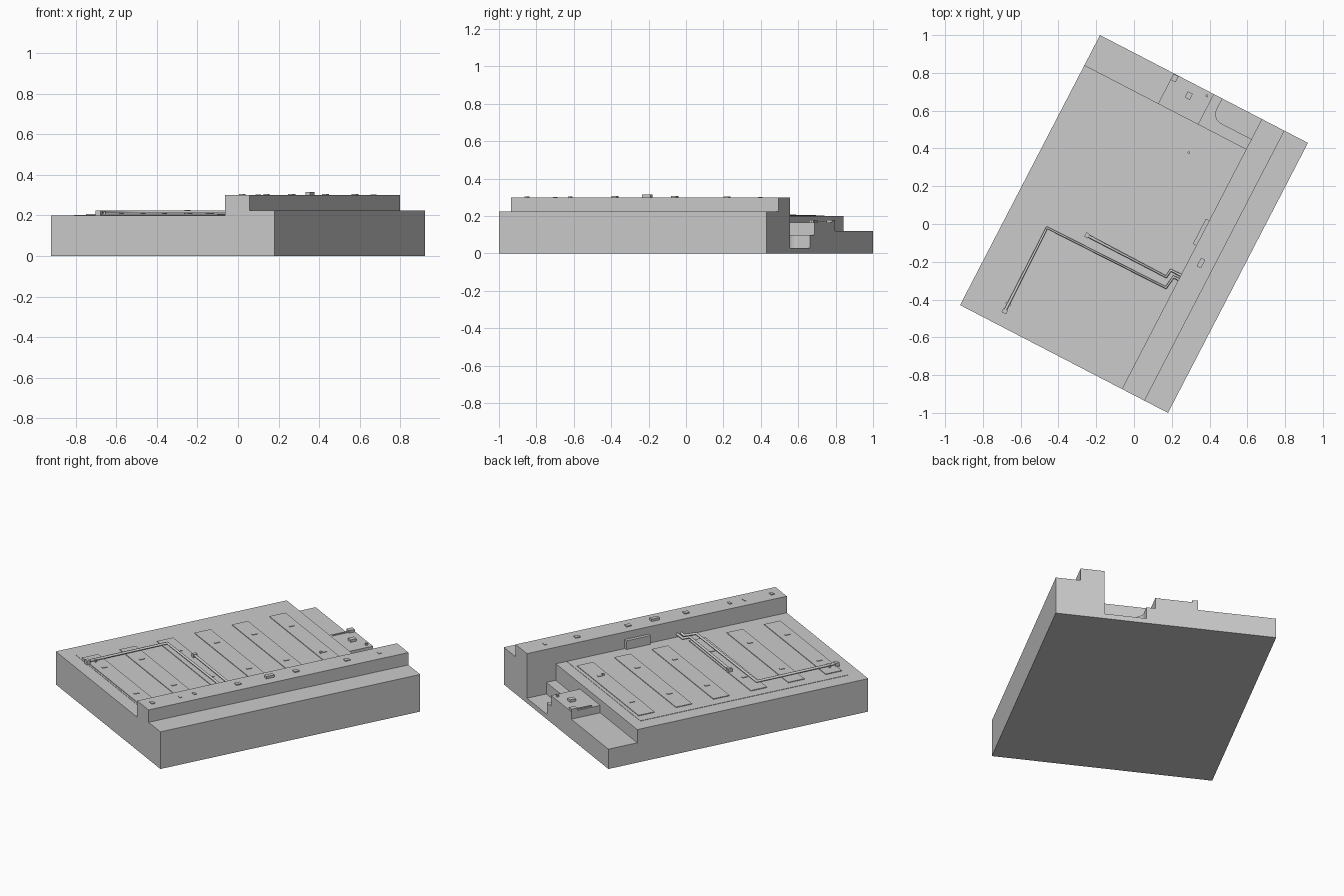
import bpy, bmesh, math

if "Cube" in bpy.data.objects:
    bpy.data.objects.remove(bpy.data.objects["Cube"])

ANGLE = math.radians(-27.4)   # whole model is turned in plan


def finish(name, bm):
    bmesh.ops.recalc_face_normals(bm, faces=bm.faces)
    me = bpy.data.meshes.new(name)
    bm.to_mesh(me)
    bm.free()
    ob = bpy.data.objects.new(name, me)
    ob.rotation_euler.z = ANGLE
    bpy.context.collection.objects.link(ob)
    return ob


def extrude(name, pts, vec):
    bm = bmesh.new()
    f = bm.faces.new([bm.verts.new(p) for p in pts])
    r = bmesh.ops.extrude_face_region(bm, geom=[f])
    vs = [g for g in r["geom"] if isinstance(g, bmesh.types.BMVert)]
    bmesh.ops.translate(bm, verts=vs, vec=vec)
    return finish(name, bm)


def prism(name, plan, z0, z1):
    return extrude(name, [(u, v, z0) for u, v in plan], (0, 0, z1 - z0))


def box(name, u0, u1, v0, v1, z0, z1):
    return prism(name, [(u0, v0), (u1, v0), (u1, v1), (u0, v1)], z0, z1)


def block(name, u, v, su, sv, z0, z1):
    return box(name, u - su / 2, u + su / 2, v - sv / 2, v + sv / 2, z0, z1)


def cut(body, cutter):
    m = body.modifiers.new("cut", "BOOLEAN")
    m.operation, m.solver, m.object = "DIFFERENCE", "EXACT", cutter
    bpy.context.view_layer.update()
    bpy.context.view_layer.objects.active = body
    bpy.ops.object.modifier_apply(modifier=m.name)
    bpy.data.objects.remove(cutter, do_unlink=True)


def pipe(name, pts, r):
    cu = bpy.data.curves.new(name, "CURVE")
    cu.dimensions = "3D"
    cu.bevel_depth, cu.bevel_resolution, cu.use_fill_caps = r, 1, True
    sp = cu.splines.new("POLY")
    sp.points.add(len(pts) - 1)
    for p, co in zip(sp.points, pts):
        p.co = (*co, 1)
    ob = bpy.data.objects.new(name, cu)
    ob.rotation_euler.z = ANGLE
    bpy.context.collection.objects.link(ob)


# Main body: deck, raised wall and outer ledge as one stepped section
section = [(-.62, 0), (.62, 0), (.62, .225), (.48, .225), (.48, .30),
           (.345, .30), (.345, .20), (-.62, .20)]
body = extrude("base_body", [(u, -.805, z) for u, z in section], (0, 1.61, 0))

# Stepped rear end: low floor, platform, ledge and rounded deep notch
cut(body, box("cutter", -.7, -.18, .626, .9, .12, .4))
cut(body, box("cutter", -.19, .06, .626, .9, .165, .4))
cut(body, box("cutter", .06, .345, .626, .9, .10, .4))
corner = [(.165 + .055 * math.cos(a), .74 + .055 * math.sin(a))
          for a in [math.radians(180 + 15 * i) for i in range(7)]]
cut(body, prism("cutter", corner + [(.345, .685), (.345, .9), (.11, .9)], .03, .2))

# Thin deck plate and six floor panels with small clips
box("deck_plate", -.53, .337, -.73, .56, .19, .202)
for i in range(6):
    v = -.67 + .232 * i
    block(f"floor_panel_{i}", -.105, v, .73, .10, .198, .206)
    for u in (-.3, .08):
        block(f"panel_clip_{i}", u, v, .012, .03, .2, .209)

# Pipe runs over the deck
pipe("long_pipe", [(-.395, -.72, .217), (-.40, -.229, .217), (.305, -.222, .217),
                   (.315, -.152, .217), (.345, -.152, .217)], .008)
pipe("short_pipe", [(-.194, -.168, .217), (.28, -.17, .217), (.285, -.128, .217),
                    (.345, -.127, .217)], .008)
block("pipe_end_box", -.395, -.725, .028, .022, .2, .225)
block("pipe_foot", -.396, -.68, .03, .01, .2, .22)
block("pipe_start_box", -.194, -.168, .02, .026, .2, .226)
block("deck_post", .083, .47, .012, .012, .2, .216)

# Panel on the inner wall face and small fittings along the wall top
box("wall_panel", .325, .35, .05, .20, .2, .255)
for v, s, h in [(-.745, .02, .305), (-.575, .012, .303), (-.485, .015, .304),
                (-.215, .03, .306), (-.02, .05, .314), (.145, .03, .306),
                (.46, .03, .305), (.66, .015, .303)]:
    block("wall_top_fitting", .41, v, .025, s, .295, h)

# Equipment on the rear platform
block("platform_box", -.055, .737, .03, .035, .16, .18)
block("platform_edge_box", -.165, .785, .03, .035, .16, .18)
block("platform_post", .03, .78, .012, .012, .16, .178)
block("platform_rail", -.165, .72, .01, .10, .16, .17)
